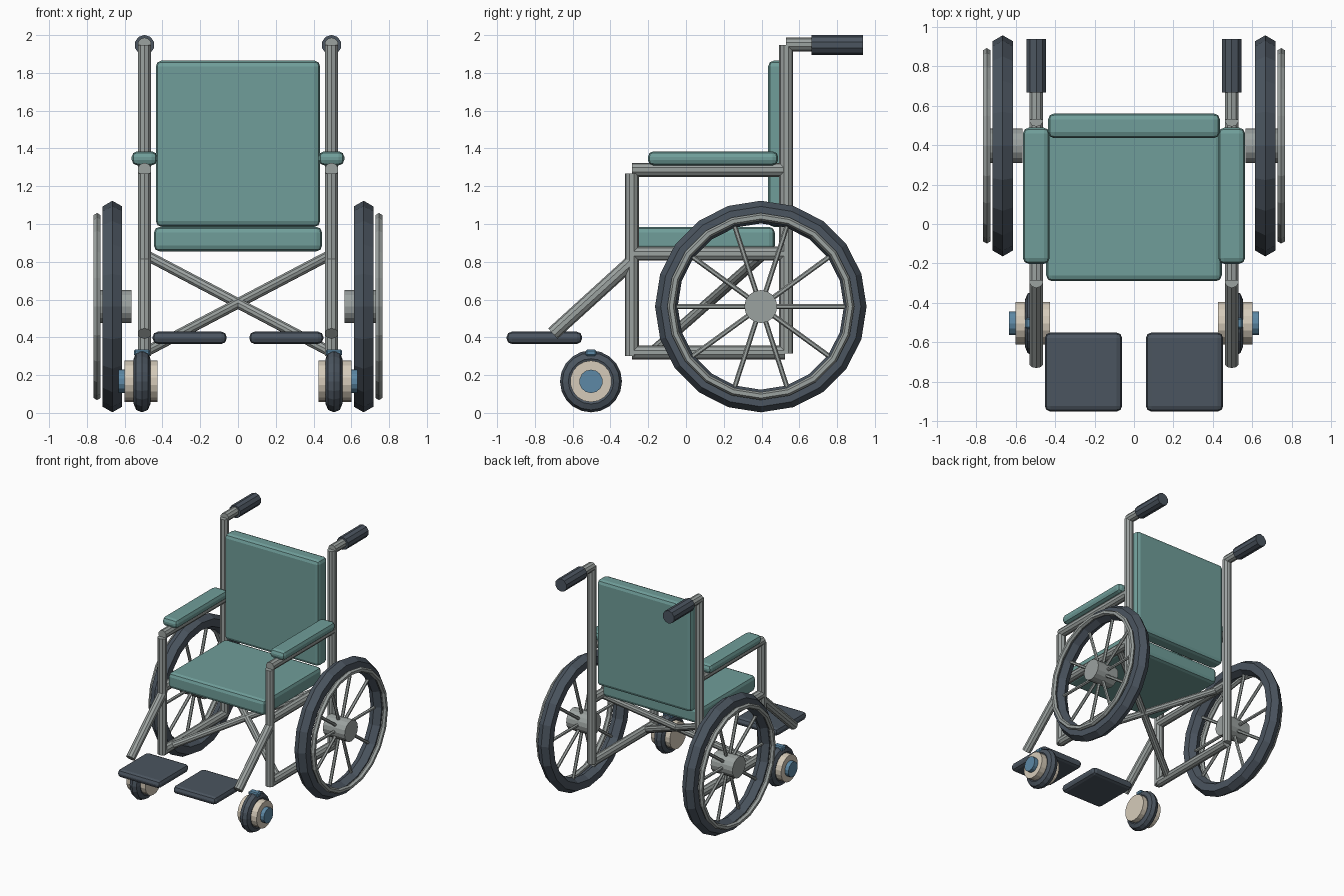
import bpy, math
from mathutils import Vector

if "Cube" in bpy.data.objects:
    bpy.data.objects.remove(bpy.data.objects["Cube"])


def material(name, r, g, b):
    m = bpy.data.materials.new(name)
    m.diffuse_color = (r, g, b, 1)
    m.use_nodes = True
    m.node_tree.nodes["Principled BSDF"].inputs["Base Color"].default_value = m.diffuse_color
    return m


TEAL = material("teal_fabric", 0.16, 0.34, 0.32)
DARK = material("dark_rubber", 0.07, 0.09, 0.115)
METAL = material("metal", 0.33, 0.36, 0.35)
CREAM = material("cream_plastic", 0.67, 0.60, 0.49)
BLUE = material("blue_plastic", 0.11, 0.25, 0.38)


def finish(name, mat):
    o = bpy.context.object
    o.name = name
    o.data.materials.append(mat)
    return o


def pad(name, lo, hi, bevel, mat, segments=2):
    """Box between two corners with rounded edges."""
    lo, hi = Vector(lo), Vector(hi)
    bpy.ops.mesh.primitive_cube_add(size=1, location=(lo + hi) / 2)
    o = finish(name, mat)
    size = hi - lo
    for v in o.data.vertices:
        v.co = v.co * size
    b = o.modifiers.new("bevel", "BEVEL")
    b.width, b.segments = bevel, segments
    return o


def tube(name, a, b, r, mat=METAL, sides=10):
    """Straight cylinder from point a to point b."""
    a, b = Vector(a), Vector(b)
    d = b - a
    bpy.ops.mesh.primitive_cylinder_add(vertices=sides, radius=r, depth=d.length,
                                        location=(a + b) / 2)
    o = finish(name, mat)
    o.rotation_euler = d.to_track_quat('Z', 'Y').to_euler()
    return o


def ring(name, loc, major, minor, mat, segs, msegs):
    """Torus whose axis runs along x."""
    bpy.ops.mesh.primitive_torus_add(major_radius=major, minor_radius=minor,
                                     major_segments=segs, minor_segments=msegs,
                                     location=loc, rotation=(0, math.pi / 2, 0))
    return finish(name, mat)


# Seat and backrest cushions
pad("seat", (-0.445, -0.29, 0.855), (0.445, 0.47, 0.985), 0.03, TEAL)
pad("backrest", (-0.435, 0.435, 0.985), (0.435, 0.56, 1.865), 0.03, TEAL)

R = 0.037
YF, YB = -0.287, 0.53      # front and back posts
WY, WZ = 0.396, 0.563      # big wheel centre
CY, CZ = -0.503, 0.167     # caster centre

for s, side in ((-1, "left"), (1, "right")):
    x = 0.495 * s

    # Side frame
    tube(f"back_post_{side}", (x, YB, 0.315), (x, YB, 1.948), R)
    tube(f"front_post_{side}", (x, YF, 0.30), (x, YF, 1.268), R)
    tube(f"arm_rail_{side}", (x, YF, 1.287), (x, 0.515, 1.287), R)
    tube(f"seat_rail_{side}", (x, YF, 0.843), (x, YB, 0.843), R)
    tube(f"lower_rail_{side}", (x, YF, 0.32), (x, 0.525, 0.32), R)
    tube(f"cross_brace_{side}", (x, -0.18, 0.32), (-x, 0.41, 0.84), 0.028)

    # Push handle and grip
    tube(f"handle_tube_{side}", (x, YB, 1.95), (x, 0.70, 1.95), R)
    tube(f"handle_grip_{side}", (x, 0.665, 1.948), (x, 0.938, 1.948), 0.053, DARK)

    # Armrest pad
    pad(f"armrest_{side}", (x - 0.068, -0.202, 1.31), (x + 0.068, 0.488, 1.385),
        0.03, TEAL)

    # Footrest hanger and plate
    tube(f"footrest_hanger_{side}", (x, YF, 0.80), (x, -0.705, 0.42), R)
    xs = sorted((0.06 * s, 0.452 * s))
    pad(f"footplate_{side}", (xs[0], -0.95, 0.365), (xs[1], -0.55, 0.43), 0.028, DARK)

    # Big wheel: tyre, hand rim, hub and spokes
    wx = 0.665 * s
    ring(f"rear_tyre_{side}", (wx, WY, WZ), 0.50, 0.06, DARK, 20, 6)
    ring(f"hand_rim_{side}", (0.746 * s, WY, WZ), 0.474, 0.021, METAL, 20, 6)
    tube(f"rear_hub_{side}", (0.565 * s, WY, WZ), (0.765 * s, WY, WZ), 0.087, METAL, 16)
    for i in range(10):
        a = i * math.tau / 10
        c, n = math.cos(a), math.sin(a)
        tube(f"spoke_{side}_{i}", (wx, WY + 0.06 * c, WZ + 0.06 * n),
             (wx, WY + 0.46 * c, WZ + 0.46 * n), 0.013, METAL, 6)

    # Caster: tyre, cream hub, blue cap and clip on top
    cx = 0.508 * s
    ring(f"caster_tyre_{side}", (cx, CY, CZ), 0.12, 0.044, DARK, 20, 8)
    tube(f"caster_hub_{side}", (0.425 * s, CY, CZ), (0.60 * s, CY, CZ), 0.11, CREAM, 18)
    tube(f"caster_cap_{side}", (0.55 * s, CY, CZ), (0.633 * s, CY, CZ), 0.062, BLUE, 14)
    pad(f"caster_clip_{side}", (cx - 0.043, CY - 0.028, 0.30),
        (cx + 0.043, CY + 0.028, 0.336), 0.008, BLUE, 1)
